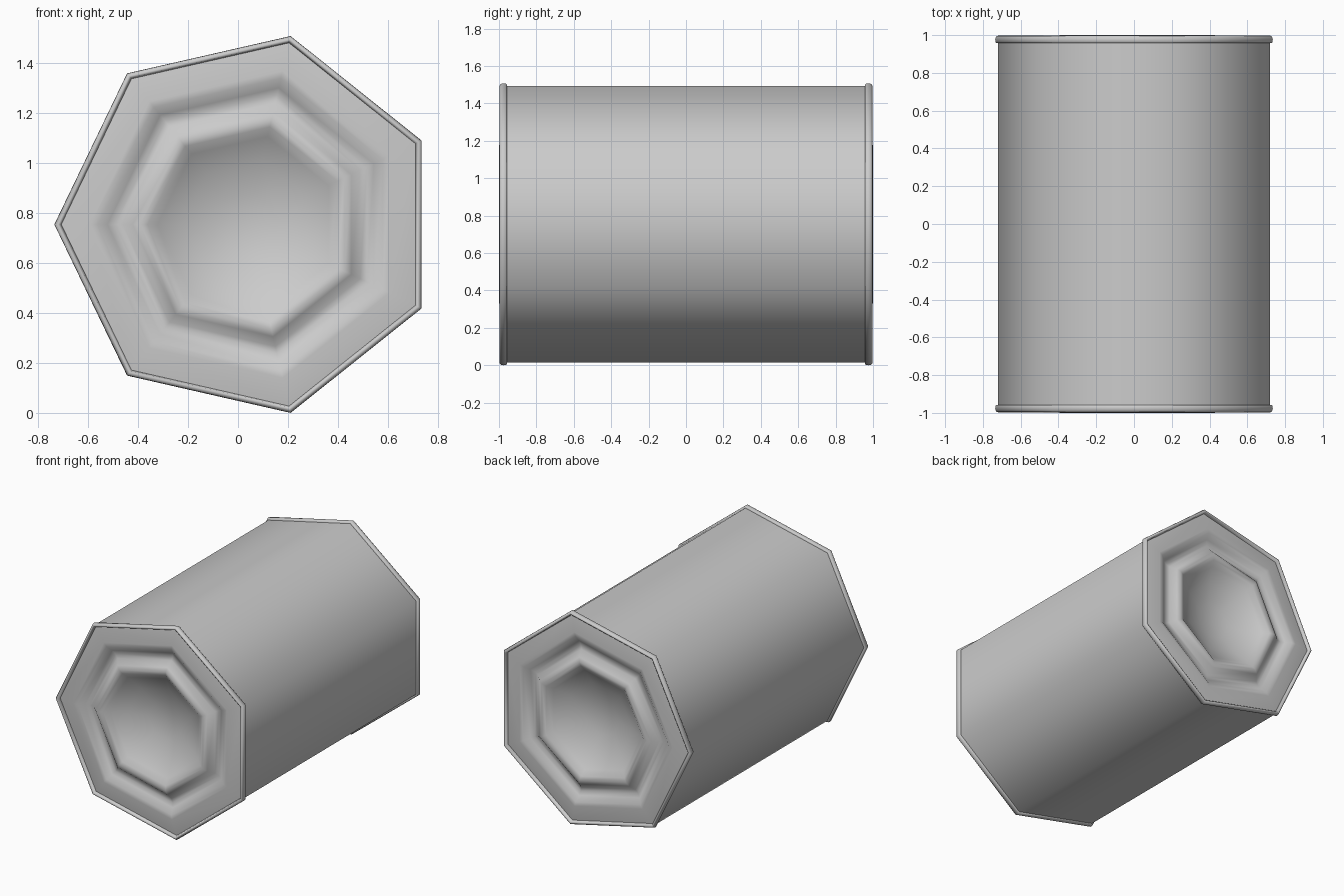
import bpy, bmesh, math

if "Cube" in bpy.data.objects:
    bpy.data.objects.remove(bpy.data.objects["Cube"])

SIDES = 7
R = 0.773                                        # outer radius of the rim
CX = R * (1 - math.cos(math.pi / SIDES)) / 2     # centres the heptagon on x = 0
CZ = R * math.cos(math.pi / 14)                  # lowest corner rests on z = 0


def lathe(name, profile, sharp_deg=60):
    """Sweep (radius, y) points round the y axis with seven sides."""
    bm = bmesh.new()
    rings = []
    for r, y in profile:
        if r == 0:
            rings.append([bm.verts.new((CX, y, CZ))] * SIDES)
            continue
        ring = []
        for i in range(SIDES):
            a = math.pi + 2 * math.pi * i / SIDES
            ring.append(bm.verts.new((CX + r * math.cos(a), y, CZ + r * math.sin(a))))
        rings.append(ring)
    for a, b in zip(rings, rings[1:]):
        for i in range(SIDES):
            j = (i + 1) % SIDES
            bm.faces.new(list(dict.fromkeys((a[i], a[j], b[j], b[i]))))
    # profiles run from the front centre outwards and back, so flip to face out
    bm.normal_update()
    probe = max(bm.faces, key=lambda f: (f.calc_center_median().x - CX) ** 2
                + (f.calc_center_median().z - CZ) ** 2)
    c = probe.calc_center_median()
    if probe.normal.x * (c.x - CX) + probe.normal.z * (c.z - CZ) < 0:
        bmesh.ops.reverse_faces(bm, faces=bm.faces[:])
    for f in bm.faces:
        f.smooth = True
    mesh = bpy.data.meshes.new(name)
    bm.to_mesh(mesh)
    bm.free()
    mesh.set_sharp_from_angle(angle=math.radians(sharp_deg))
    obj = bpy.data.objects.new(name, mesh)
    bpy.context.collection.objects.link(obj)
    return obj


# Radius and depth below the end plane: bowl, inner ridge, groove, sloping panel
panel = [(0, 0.14), (0.13, 0.13), (0.26, 0.09), (0.36, 0.04), (0.40, 0.01), (0.43, 0.0),
         (0.46, 0.01), (0.50, 0.045), (0.53, 0.05), (0.56, 0.04), (0.60, 0.012),
         (0.63, 0.008), (0.745, 0.025)]
# Rolled rim around each end
rim = [(0.745, 0.025), (0.75, 0.007), (0.757, 0.003), (0.765, 0.005), (R - 0.002, 0.013),
       (R, 0.025), (R - 0.002, 0.037), (0.767, 0.042), (0.755, 0.042)]

lathe("can_body", [(0.758, -0.962), (0.758, 0.962)])
for side, s in (("front", -1), ("back", 1)):
    lathe(side + "_end_panel", [(r, s * (1 - d)) for r, d in panel])
    lathe(side + "_rim", [(r, s * (1 - d)) for r, d in rim])

# Panels are concave, so make sure their normals point away from the can
for side, s in (("front", -1), ("back", 1)):
    mesh = bpy.data.objects[side + "_end_panel"].data
    if sum(p.normal.y for p in mesh.polygons) * s < 0:
        mesh.flip_normals()
